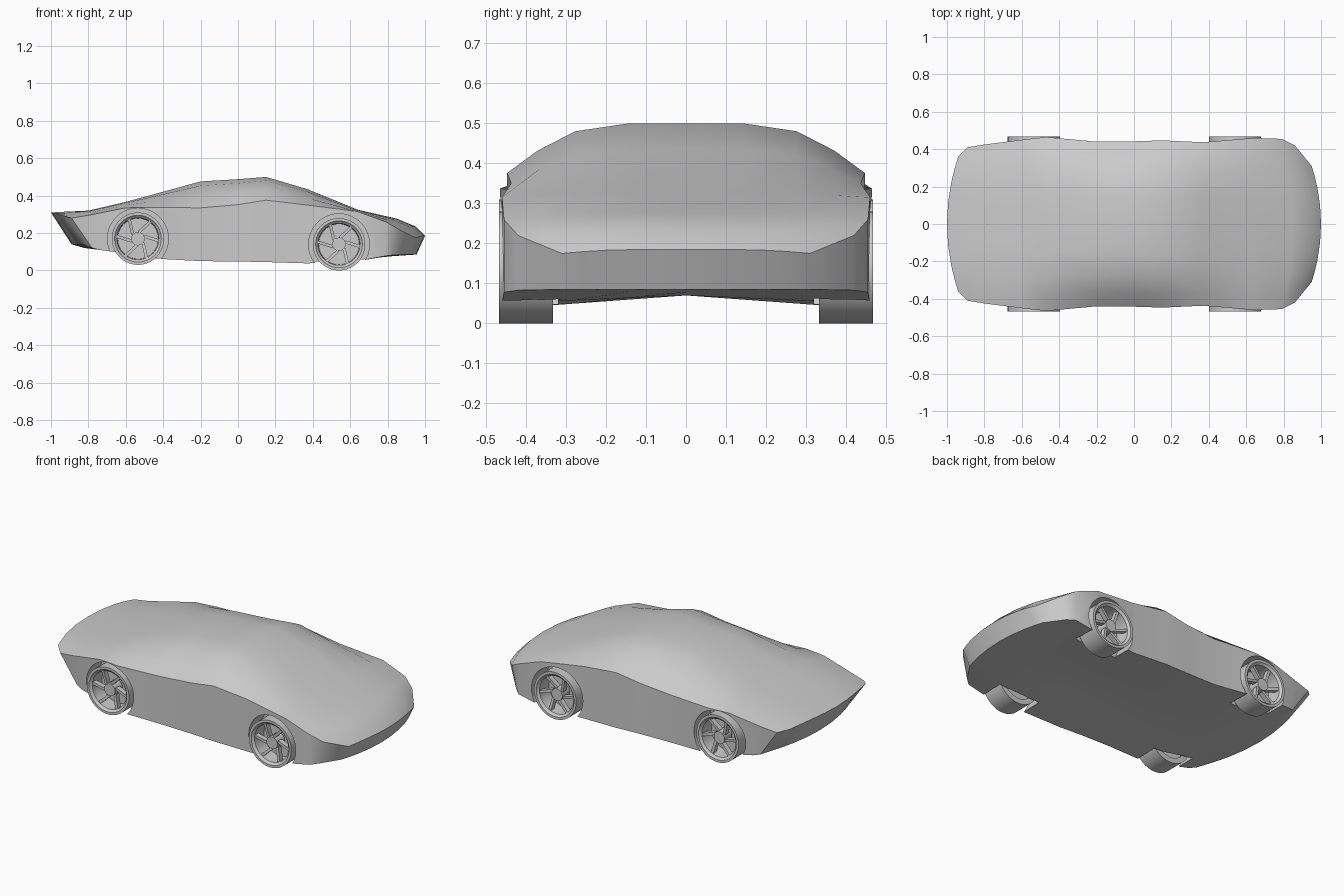
import bpy, bmesh, math
from mathutils import Matrix, Vector

if "Cube" in bpy.data.objects:
    bpy.data.objects.remove(bpy.data.objects["Cube"])


def finish(bm, name, angle=35):
    bmesh.ops.recalc_face_normals(bm, faces=bm.faces)
    me = bpy.data.meshes.new(name)
    bm.to_mesh(me)
    bm.free()
    ob = bpy.data.objects.new(name, me)
    bpy.context.collection.objects.link(ob)
    smooth(ob, angle)
    return ob


def smooth(ob, angle):
    bpy.ops.object.select_all(action='DESELECT')
    ob.select_set(True)
    bpy.context.view_layer.objects.active = ob
    bpy.ops.object.shade_smooth_by_angle(angle=math.radians(angle))


# Body stations: x top, x bottom, plan bend, half width, sill z, shoulder z, roof z
STATIONS = [
    (-1.00, -.89, -.06, .36, .14, .295, .31),
    (-.93, -.82, -.04, .41, .12, .28, .314),
    (-.80, -.74, 0, .425, .11, .295, .32),
    (-.60, -.60, 0, .45, .09, .335, .367),
    (-.47, -.47, 0, .465, .065, .337, .402),
    (-.20, -.20, 0, .44, .05, .335, .476),
    (0, 0, 0, .442, .048, .352, .488),
    (.15, .15, 0, .447, .045, .376, .50),
    (.37, .37, 0, .437, .038, .35, .435),
    (.64, .64, 0, .46, .05, .315, .325),
    (.85, .85, .06, .455, .078, .26, .277),
    (.95, .92, .09, .42, .083, .22, .235),
    (1.00, .955, .05, .31, .085, .175, .185)]
# Half section above the shoulder: width fraction, height fraction
HALF = [(1, 0), (.83, .45), (.62, .84), (.32, 1), (0, 1)]
SECTION = HALF + [(-u, v) for u, v in reversed(HALF[:-1])]


def make_body():
    bm = bmesh.new()
    rings = []
    for x, xb, bend, w, zb, zs, zt in STATIONS:
        ring = [bm.verts.new((x - bend * u * u, w * u, zs + (zt - zs) * v))
                for u, v in SECTION]
        rise = max(0, .07 - zb)
        ring += [bm.verts.new((xb - bend * u * u, w * u, zb + rise * (1 - abs(u))))
                 for u, v in reversed(SECTION)]
        rings.append(ring)
    n = len(rings[0])
    for a, b in zip(rings, rings[1:]):
        for i in range(n):
            j = (i + 1) % n
            bm.faces.new((a[i], a[j], b[j], b[i]))
    # Nose and tail faces
    for r in (rings[0], rings[-1]):
        for i in range(n // 2 - 1):
            bm.faces.new((r[i], r[i + 1], r[n - 2 - i], r[n - 1 - i]))
    return finish(bm, "car_body")


def wheel_arch(body, x, z, side):
    bpy.ops.mesh.primitive_cylinder_add(vertices=40, radius=.163, depth=.3,
                                        location=(x, side * .47, z),
                                        rotation=(math.pi / 2, 0, 0))
    cutter = bpy.context.object
    cutter.hide_render = True
    mod = body.modifiers.new("arch", 'BOOLEAN')
    mod.operation, mod.object, mod.solver = 'DIFFERENCE', cutter, 'EXACT'
    bpy.ops.object.select_all(action='DESELECT')
    bpy.context.view_layer.objects.active = body
    body.select_set(True)
    # the cut goes before the smoothing
    bpy.ops.object.modifier_move_to_index(modifier=mod.name, index=0)
    bpy.ops.object.modifier_apply(modifier=mod.name)
    bpy.data.objects.remove(cutter)


def lathe(bm, profile, seg=40):
    rings = []
    for k in range(seg):
        a = 2 * math.pi * k / seg
        rings.append([bm.verts.new((r * math.cos(a), y, r * math.sin(a)))
                      for r, y in profile])
    for k in range(seg):
        a, b = rings[k], rings[(k + 1) % seg]
        for i in range(len(profile)):
            j = (i + 1) % len(profile)
            bm.faces.new((a[i], a[j], b[j], b[i]))


def make_wheel(name, x, z, side):
    bm = bmesh.new()
    # Tyre and rim barrel
    lathe(bm, [(.14, .333), (.14, .467), (.125, .467), (.121, .461),
               (.112, .455), (.108, .36), (.108, .333)])
    turn = Matrix.Rotation(math.pi / 2, 4, 'X')
    # Hub and brake disc
    bmesh.ops.create_cone(bm, cap_ends=True, segments=20, radius1=.036, radius2=.036,
                          depth=.07, matrix=Matrix.Translation((0, .415, 0)) @ turn)
    bmesh.ops.create_cone(bm, cap_ends=True, segments=32, radius1=.109, radius2=.109,
                          depth=.02, matrix=Matrix.Translation((0, .36, 0)) @ turn)
    # Pinwheel spokes
    for k in range(6):
        m = (Matrix.Rotation(2 * math.pi * k / 6 + .3, 4, 'Y')
             @ Matrix.Translation((.072, .432, .022))
             @ Matrix.Rotation(.12, 4, 'Z')
             @ Matrix.Diagonal((.085, .03, .016, 1)))
        bmesh.ops.create_cube(bm, size=1, matrix=m)
    bm.transform(Matrix.Translation((x, 0, z)) @ Matrix.Diagonal((1, side, 1, 1)))
    return finish(bm, name, 30)


body = make_body()
for end, x, z in (("front", .54, .14), ("rear", -.535, .17)):
    for label, side in (("left", 1), ("right", -1)):
        wheel_arch(body, x, z, side)
        make_wheel(f"{end}_{label}_wheel", x, z, side)
smooth(body, 35)
